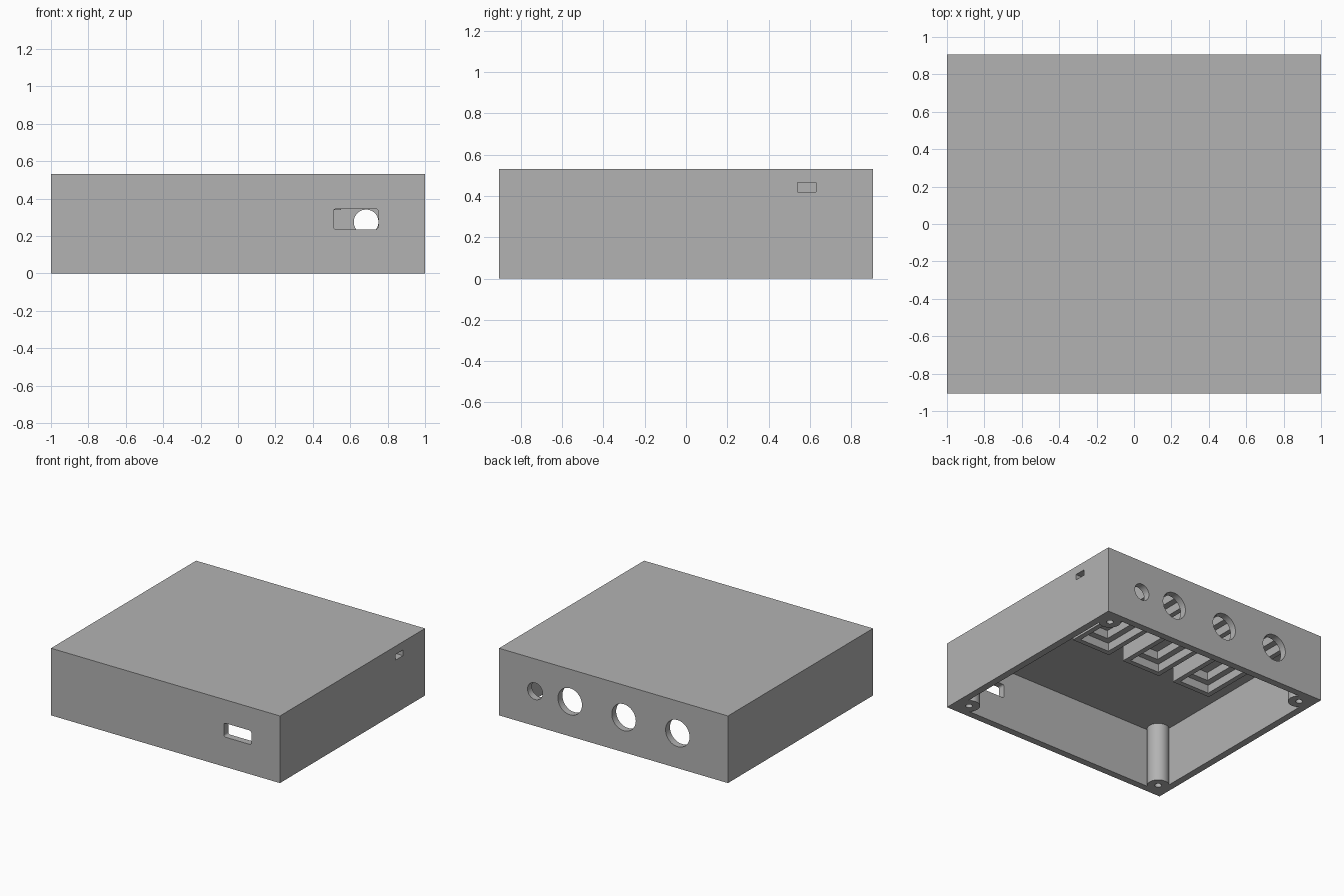
import bpy, math

if "Cube" in bpy.data.objects:
    bpy.data.objects.remove(bpy.data.objects["Cube"], do_unlink=True)

grey = bpy.data.materials.new("plain_grey")
grey.use_nodes = True
COLOUR = (0.45, 0.45, 0.45, 1)
grey.diffuse_color = COLOUR
grey.node_tree.nodes["Principled BSDF"].inputs["Base Color"].default_value = COLOUR

W, D, H, WALL, CEILING = 1.0, 0.905, 0.53, 0.055, 0.47


def box(name, x, y, z):
    """Box from (min, max) ranges."""
    lo, hi = zip(x, y, z)
    bpy.ops.mesh.primitive_cube_add(size=1, location=[(a + b) / 2 for a, b in zip(lo, hi)])
    ob = bpy.context.object
    ob.name = name
    ob.scale = [b - a for a, b in zip(lo, hi)]
    bpy.ops.object.transform_apply(location=False, rotation=False, scale=True)
    ob.data.materials.append(grey)
    return ob


def rod(name, r, depth, loc, rot=(0, 0, 0)):
    bpy.ops.mesh.primitive_cylinder_add(vertices=48, radius=r, depth=depth, location=loc, rotation=rot)
    ob = bpy.context.object
    ob.name = name
    ob.data.materials.append(grey)
    return ob


def combine(target, other, operation):
    """Apply a boolean and remove the helper."""
    mod = target.modifiers.new("shape", 'BOOLEAN')
    mod.operation, mod.solver, mod.object = operation, 'EXACT', other
    bpy.context.view_layer.objects.active = target
    bpy.ops.object.modifier_apply(modifier=mod.name)
    bpy.data.objects.remove(other, do_unlink=True)


# Hollow shell, open underneath
case = box("enclosure", (-W, W), (-D, D), (0, H))
combine(case, box("cavity", (WALL - W, W - WALL), (WALL - D, D - WALL), (-0.1, CEILING)), 'DIFFERENCE')

# Stepped sockets hanging from the ceiling behind each large hole
SOCKETS = (0.38, -0.09, -0.56)
for c in SOCKETS:
    block = box("socket", (c - 0.17, c + 0.17), (-0.03, D - WALL / 2), (0.34, H - 0.02))
    for inset, top in ((0.04, 0.405), (0.09, CEILING)):
        half = 0.17 - inset
        combine(block, box("step", (c - half, c + half), (inset - 0.03, D - WALL), (0.3, top)), 'DIFFERENCE')
    combine(case, block, 'UNION')

# Corner screw posts
for sx in (-1, 1):
    for sy in (-1, 1):
        x, y = sx * 0.89, sy * 0.79
        combine(case, rod("post", 0.08, 0.5, (x, y, 0.25)), 'UNION')
        combine(case, rod("screw_hole", 0.025, 0.6, (x, y, 0.1)), 'DIFFERENCE')

# Round holes through the back wall
for x, r in [(c, 0.105) for c in SOCKETS] + [(0.685, 0.066)]:
    hole = rod("back_hole", r, 0.2, (x, D, 0.275), (math.pi / 2, 0, 0))
    combine(case, hole, 'DIFFERENCE')

# Rounded slot in the front wall
slot = box("front_slot", (0.51, 0.75), (-D - 0.1, -D + 0.1), (0.235, 0.345))
bev = slot.modifiers.new("round", 'BEVEL')
bev.width, bev.segments = 0.015, 4
bpy.context.view_layer.objects.active = slot
bpy.ops.object.modifier_apply(modifier=bev.name)
combine(case, slot, 'DIFFERENCE')

# Small slot in the side wall
combine(case, box("side_slot", (W - 0.1, W + 0.1), (0.54, 0.63), (0.42, 0.465)), 'DIFFERENCE')

bpy.ops.object.select_all(action='DESELECT')
case.select_set(True)
bpy.context.view_layer.objects.active = case
bpy.ops.object.shade_smooth_by_angle(angle=math.radians(30))
